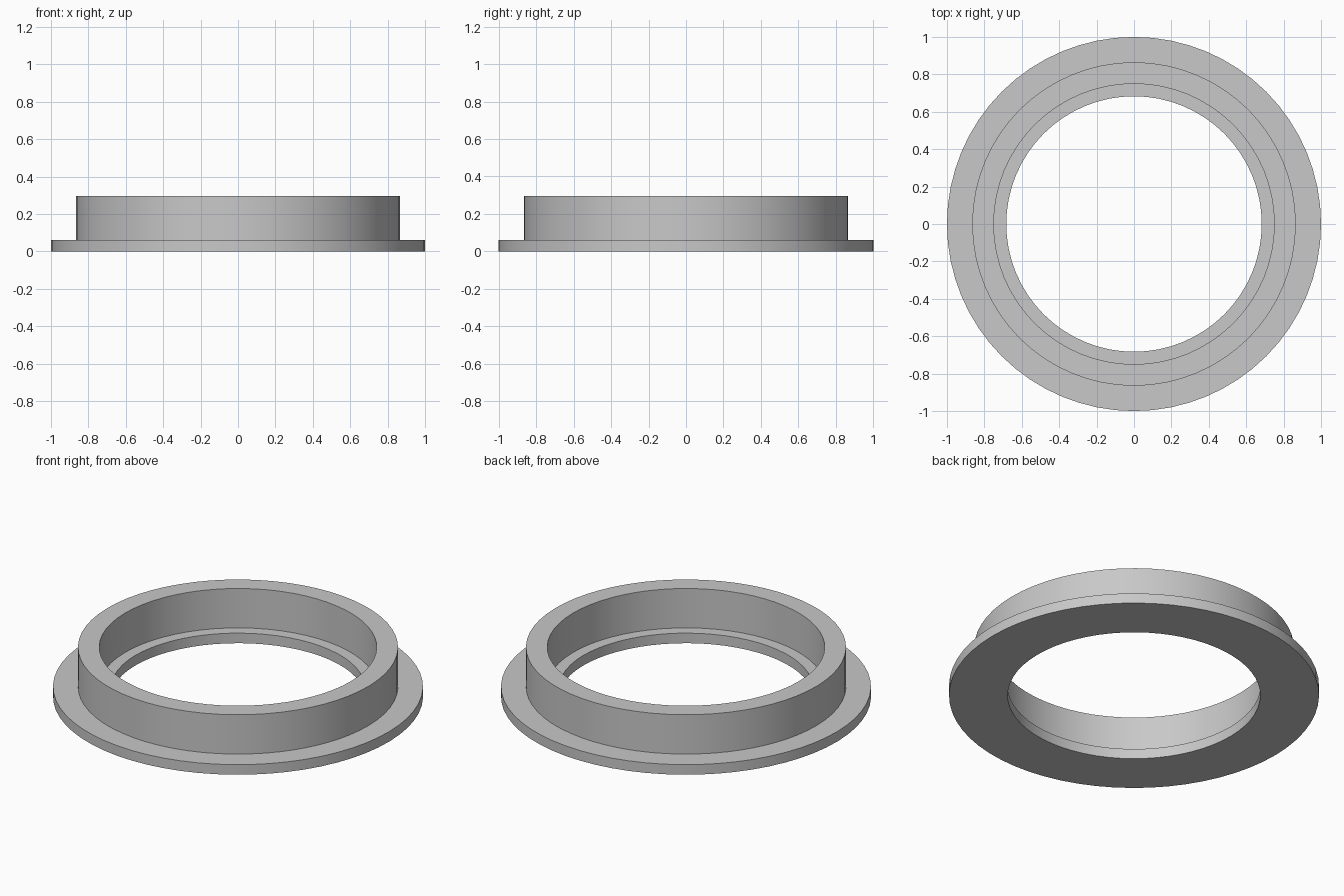
import bpy
import bmesh
import math

SEGMENTS = 64

if "Cube" in bpy.data.objects:
    bpy.data.objects.remove(bpy.data.objects["Cube"], do_unlink=True)

# Plain grey material
grey = bpy.data.materials.new("plain grey")
grey.use_nodes = True
colour = (0.58, 0.58, 0.58, 1)
grey.diffuse_color = colour
grey.node_tree.nodes["Principled BSDF"].inputs["Base Color"].default_value = colour


def lathe(name, profile, material):
    """Revolve a closed (radius, height) profile around z."""
    bm = bmesh.new()
    verts = [bm.verts.new((r, 0, z)) for r, z in profile]
    edges = [bm.edges.new((v, verts[(i + 1) % len(verts)]))
             for i, v in enumerate(verts)]
    bmesh.ops.spin(bm, geom=verts + edges, cent=(0, 0, 0), axis=(0, 0, 1),
                   angle=math.tau, steps=SEGMENTS, use_merge=True)
    bmesh.ops.remove_doubles(bm, verts=bm.verts[:], dist=0.0001)
    bmesh.ops.recalc_face_normals(bm, faces=bm.faces[:])
    mesh = bpy.data.meshes.new(name)
    bm.to_mesh(mesh)
    bm.free()
    mesh.materials.append(material)
    obj = bpy.data.objects.new(name, mesh)
    bpy.context.collection.objects.link(obj)
    bpy.ops.object.select_all(action="DESELECT")
    obj.select_set(True)
    bpy.context.view_layer.objects.active = obj
    bpy.ops.object.shade_smooth_by_angle(angle=math.radians(30))
    return obj


# Flange with a raised collar and a small inner ledge
lathe("flanged_ring", [
    (0.683, 0), (1, 0), (1, 0.06),      # flange
    (0.865, 0.06), (0.865, 0.295),      # collar outside
    (0.75, 0.295), (0.75, 0.06),        # collar inside
    (0.683, 0.06),                      # ledge
], grey)
